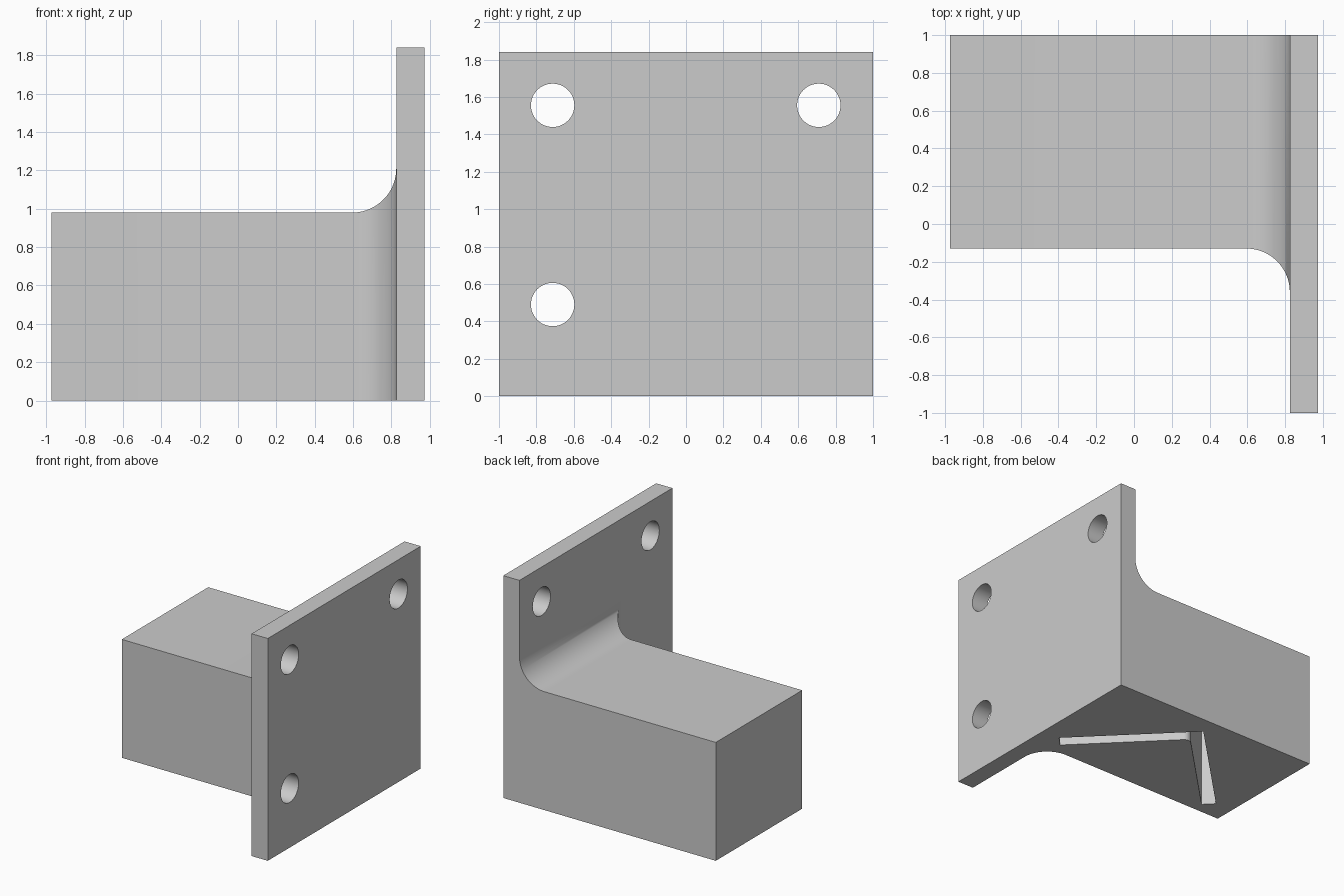
import bpy, bmesh, math

cube = bpy.data.objects.get("Cube")
if cube:
    bpy.data.objects.remove(cube, do_unlink=True)

grey = bpy.data.materials.new("plain_grey")
grey.use_nodes = True
grey.diffuse_color = (0.6, 0.6, 0.6, 1)
grey.node_tree.nodes["Principled BSDF"].inputs["Base Color"].default_value = (0.6, 0.6, 0.6, 1)

END_X, PLATE_X = 0.973, 0.825     # outer faces in x, inner face of the plate
ARM_Y, ARM_Z = -0.13, 0.98        # front and top of the arm
PLATE_TOP = 1.84
FILLET = 0.23


def loft(name, rings):
    """Skin a row of matching rings and cap both ends."""
    bm = bmesh.new()
    rows = [[bm.verts.new(p) for p in ring] for ring in rings]
    n = len(rows[0])
    for a, b in zip(rows, rows[1:]):
        for i in range(n):
            j = (i + 1) % n
            bm.faces.new((a[i], a[j], b[j], b[i]))
    bm.faces.new(rows[0])
    bm.faces.new(rows[-1])
    bmesh.ops.recalc_face_normals(bm, faces=bm.faces)
    mesh = bpy.data.meshes.new(name)
    bm.to_mesh(mesh)
    bm.free()
    mesh.materials.append(grey)
    obj = bpy.data.objects.new(name, mesh)
    bpy.context.collection.objects.link(obj)
    return obj


def section(x, y, z):
    """Rectangle across x, reaching from the back and floor to y and z."""
    return [(x, y, 0), (x, 1, 0), (x, 1, z), (x, y, z)]


def combine(target, other, operation):
    bpy.ops.object.select_all(action='DESELECT')
    bpy.context.view_layer.objects.active = target
    target.select_set(True)
    mod = target.modifiers.new("combine", 'BOOLEAN')
    mod.operation, mod.solver, mod.object = operation, 'EXACT', other
    bpy.ops.object.modifier_apply(modifier=mod.name)
    bpy.data.objects.remove(other, do_unlink=True)


# Arm with mitred fillets flaring into the plate
rings = [section(-END_X, ARM_Y, ARM_Z)]
steps = 20
for k in range(steps + 1):
    a = math.pi / 2 * k / steps
    flare = FILLET * (1 - math.cos(a))
    x = PLATE_X - FILLET * (1 - math.sin(a))
    rings.append(section(x, ARM_Y - flare, ARM_Z + flare))
rings.append(section(PLATE_X + 0.07, ARM_Y - FILLET, ARM_Z + FILLET))
bracket = loft("bracket", rings)

# Mounting plate
plate = loft("mounting_plate", [section(x, -1, PLATE_TOP) for x in (PLATE_X, END_X)])
combine(bracket, plate, 'UNION')

# Bolt holes through the plate
for y, z in ((-0.713, 1.555), (0.71, 1.555), (-0.713, 0.49)):
    circle = [(y + 0.116 * math.cos(t * math.tau / 48), z + 0.116 * math.sin(t * math.tau / 48))
              for t in range(48)]
    hole = loft("hole_cutter", [[(x, *p) for p in circle] for x in (0.7, 1.1)])
    combine(bracket, hole, 'DIFFERENCE')

# Deep chevron pocket in the underside, with a rounded inner corner
inner_apex, radius = 0.692, 0.055
centre = inner_apex - radius * math.sqrt(2)
arc = [(radius * math.cos(math.radians(d)), centre + radius * math.sin(math.radians(d)))
       for d in range(45, 136, 10)]
outline = [(-0.81, 0.043), (0, 0.853), (0.81, 0.043), (0.73, -0.038)] + arc + [(-0.73, -0.038)]
pocket = loft("pocket_cutter", [[(x, y, z) for x, y in outline] for z in (-0.1, 0.83)])
combine(bracket, pocket, 'DIFFERENCE')

# Smooth curves, crisp edges
bpy.ops.object.select_all(action='DESELECT')
bpy.context.view_layer.objects.active = bracket
bracket.select_set(True)
bpy.ops.object.shade_smooth_by_angle()
